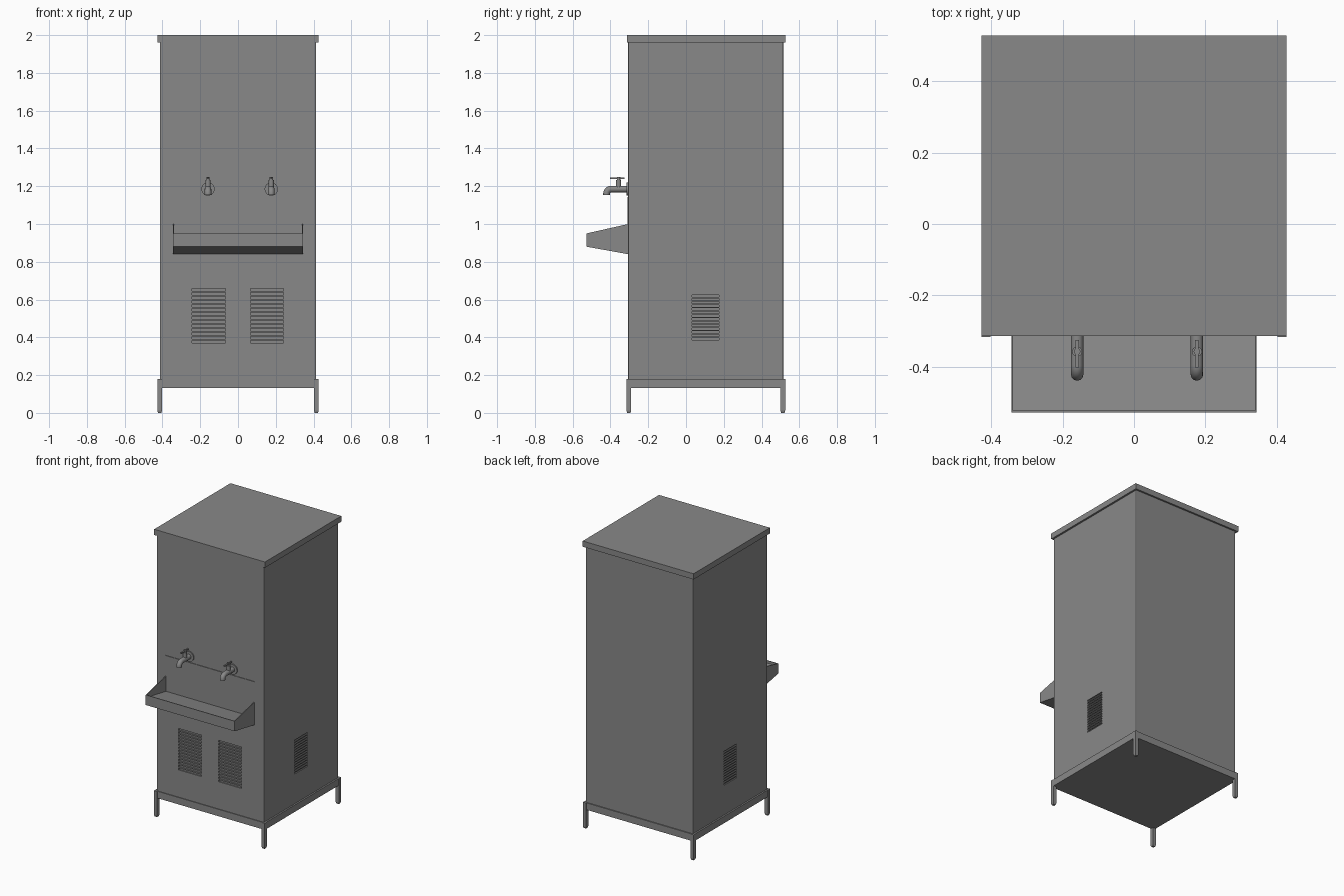
import bpy, bmesh, math

if "Cube" in bpy.data.objects:
    bpy.data.objects.remove(bpy.data.objects["Cube"])

steel = bpy.data.materials.new("grey steel")
steel.diffuse_color = (0.25, 0.25, 0.25, 1)
steel.use_nodes = True
steel.node_tree.nodes["Principled BSDF"].inputs["Base Color"].default_value = steel.diffuse_color


def add_mesh(name, bm):
    bmesh.ops.recalc_face_normals(bm, faces=bm.faces)
    me = bpy.data.meshes.new(name)
    bm.to_mesh(me)
    bm.free()
    ob = bpy.data.objects.new(name, me)
    bpy.context.collection.objects.link(ob)
    me.materials.append(steel)
    return ob


def add_box(bm, x0, x1, y0, y1, z0, z1):
    vs = bmesh.ops.create_cube(bm, size=1)["verts"]
    for v in vs:
        v.co.x = x1 if v.co.x > 0 else x0
        v.co.y = y1 if v.co.y > 0 else y0
        v.co.z = z1 if v.co.z > 0 else z0
    return vs


def box(name, *dims):
    bm = bmesh.new()
    add_box(bm, *dims)
    return add_mesh(name, bm)


def extrude_yz(bm, pts, x0, x1):
    """Prism along x from a side profile of (y, z) points."""
    f = bm.faces.new([bm.verts.new((x0, y, z)) for y, z in pts])
    ext = bmesh.ops.extrude_face_region(bm, geom=[f])
    for g in ext["geom"]:
        if isinstance(g, bmesh.types.BMVert):
            g.co.x = x1


def smooth(ob):
    bpy.ops.object.select_all(action='DESELECT')
    ob.select_set(True)
    bpy.context.view_layer.objects.active = ob
    bpy.ops.object.shade_smooth_by_angle(angle=math.radians(35))


def cylinder(name, r, depth, loc, rot=(0, 0, 0), sides=24):
    bpy.ops.mesh.primitive_cylinder_add(vertices=sides, radius=r, depth=depth,
                                        location=loc, rotation=rot)
    ob = bpy.context.object
    ob.name = name
    ob.data.materials.append(steel)
    smooth(ob)
    return ob


# Cabinet with slightly softened vertical corners
bm = bmesh.new()
add_box(bm, -0.414, 0.414, -0.306, 0.515, 0.14, 1.98)
vertical = [e for e in bm.edges if abs(e.verts[0].co.z - e.verts[1].co.z) > 1]
bmesh.ops.bevel(bm, geom=vertical, offset=0.006, segments=2, affect='EDGES', profile=0.5)
cabinet = add_mesh("cabinet", bm)

# Ventilation slots, cut shallow into front and sides
bm = bmesh.new()
for x0, x1 in ((-0.243, -0.067), (0.065, 0.241)):
    for i in range(14):
        z = 0.37 + i * 0.0212
        add_box(bm, x0, x1, -0.35, -0.298, z, z + 0.0125)
for s in (-1, 1):
    for i in range(14):
        z = 0.387 + i * 0.0174
        a, b = sorted((s * 0.406, s * 0.45))
        add_box(bm, a, b, 0.033, 0.175, z, z + 0.0105)
cutter = add_mesh("vent_cutter", bm)
mod = cabinet.modifiers.new("vents", 'BOOLEAN')
mod.operation = 'DIFFERENCE'
mod.solver = 'EXACT'
mod.object = cutter
bpy.context.view_layer.objects.active = cabinet
bpy.ops.object.modifier_apply(modifier=mod.name)
bpy.data.objects.remove(cutter)

# Lid and base frame
box("lid", -0.427, 0.427, -0.313, 0.527, 1.96, 2.0)
box("base_frame", -0.425, 0.425, -0.311, 0.522, 0.132, 0.18)

# Legs with small tapered feet
for sx in (-1, 1):
    for row, yc in (("front", -0.303), ("back", 0.513)):
        xc = sx * 0.4145
        name = row + ("_left" if sx < 0 else "_right")
        h = 0.0125
        box(name + "_leg", xc - h, xc + h, yc - h, yc + h, 0.012, 0.18)
        bm = bmesh.new()
        for v in add_box(bm, xc - h, xc + h, yc - h, yc + h, 0, 0.012):
            if v.co.z < 0.005:
                v.co.x = xc + (v.co.x - xc) * 0.7
                v.co.y = yc + (v.co.y - yc) * 0.7
        add_mesh(name + "_foot", bm)

# Drip tray: sloped floor, front lip and tapered side cheeks
W, T, YB, YF = 0.343, 0.005, -0.306, -0.527
bm = bmesh.new()
extrude_yz(bm, [(YB, 0.84), (YF, 0.88), (YF, 0.95), (YF + T, 0.95),
                (YF + T, 0.932), (YB, 0.893)], -W, W)
for s in (-1, 1):
    extrude_yz(bm, [(YB, 0.84), (YF, 0.88), (YF, 0.95), (YB, 1.0)], s * W, s * (W - T))
add_mesh("drip_tray", bm)

# Splash plate on the front wall
box("splash_plate", -W, W, -0.310, -0.305, 0.86, 1.142)

# Two taps
for side, x in (("left", -0.159), ("right", 0.176)):
    cylinder(side + "_tap_flange", 0.035, 0.010, (x, -0.309, 1.185), (math.pi / 2, 0, 0), 32)
    # Bent spout swept along a path
    path = [(-0.300, 1.185)]
    for i in range(9):
        a = math.radians(90 * i / 8)
        path.append((-0.395 - 0.026 * math.sin(a), 1.159 + 0.026 * math.cos(a)))
    path.append((-0.421, 1.153))
    cu = bpy.data.curves.new(side + "_tap_spout", 'CURVE')
    cu.dimensions = '3D'
    cu.bevel_depth = 0.0175
    cu.bevel_resolution = 4
    cu.use_fill_caps = True
    sp = cu.splines.new('POLY')
    sp.points.add(len(path) - 1)
    for p, (y, z) in zip(sp.points, path):
        p.co = (x, y, z, 1)
    ob = bpy.data.objects.new(side + "_tap_spout", cu)
    bpy.context.collection.objects.link(ob)
    cu.materials.append(steel)
    bpy.ops.object.select_all(action='DESELECT')
    ob.select_set(True)
    bpy.context.view_layer.objects.active = ob
    bpy.ops.object.convert(target='MESH')
    smooth(bpy.context.object)
    # Valve stem, collar and lever
    cylinder(side + "_tap_valve", 0.014, 0.040, (x, -0.357, 1.212))
    cylinder(side + "_tap_stem", 0.009, 0.024, (x, -0.357, 1.238))
    box(side + "_tap_lever", x - 0.005, x + 0.005, -0.402, -0.325, 1.238, 1.246)
